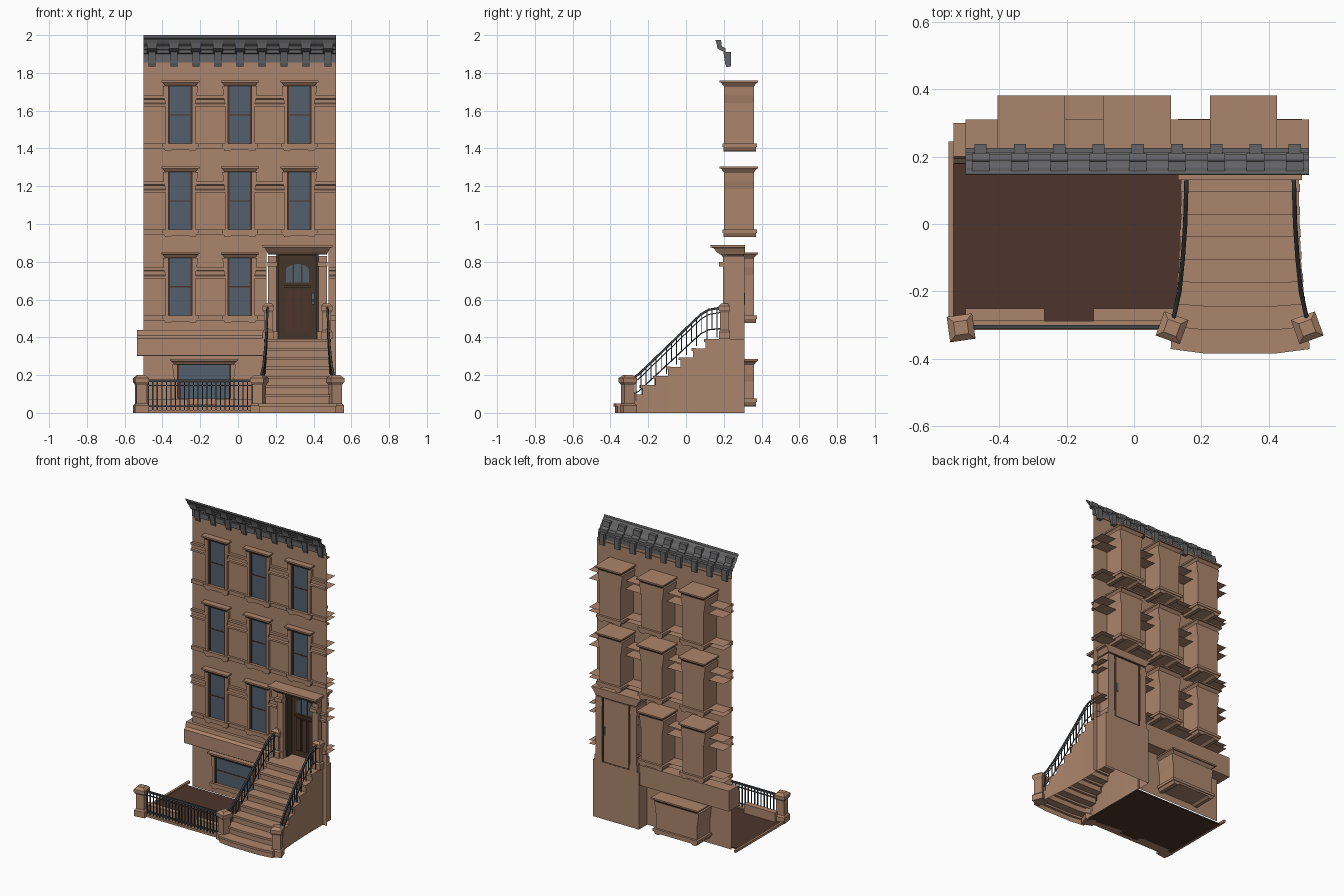
import bpy, bmesh, math
from mathutils import Matrix

if "Cube" in bpy.data.objects:
    bpy.data.objects.remove(bpy.data.objects["Cube"])

def material(name, c):
    m = bpy.data.materials.new(name)
    m.diffuse_color = (*c, 1)
    m.use_nodes = True
    m.node_tree.nodes["Principled BSDF"].inputs["Base Color"].default_value = m.diffuse_color
    return m

STONE = material("brownstone", (0.41, 0.235, 0.15))
DARK = material("dark_brown", (0.075, 0.036, 0.025))
WOOD = material("door_wood", (0.06, 0.035, 0.022))
GLASS = material("blue_glass", (0.085, 0.115, 0.155))
IRON = material("iron", (0.05, 0.058, 0.063))
METAL = material("cornice_grey", (0.13, 0.13, 0.135))
parts = {}

def part(name, mat):
    if name not in parts:
        parts[name] = (bmesh.new(), mat)
    return parts[name][0]

def prism(bm, pts, axis, a, b, closed=True):
    """Extrude a 2D outline along an axis; an open outline gives a sheet."""
    def place(p, d):
        q = list(p)
        q.insert(axis, d)
        return bm.verts.new(q)
    A, B = [place(p, a) for p in pts], [place(p, b) for p in pts]
    n = len(pts)
    for i in range(n if closed else n - 1):
        j = (i + 1) % n
        bm.faces.new((A[i], A[j], B[j], B[i]))
    if closed:
        bm.faces.new(A)
        bm.faces.new(B[::-1])

def box(bm, x0, x1, y0, y1, z0, z1):
    prism(bm, [(x0, y0), (x1, y0), (x1, y1), (x0, y1)], 2, z0, z1)

def loft(bm, secs, M=Matrix()):
    """Stack of rectangles (x0, x1, y0, y1, z)."""
    rings = [[bm.verts.new(M @ Matrix.Translation((x, y, z)).translation) for x, y in
              ((x0, y0), (x1, y0), (x1, y1), (x0, y1))] for x0, x1, y0, y1, z in secs]
    for A, B in zip(rings, rings[1:]):
        for i in range(4):
            j = (i + 1) % 4
            bm.faces.new((A[i], A[j], B[j], B[i]))
    bm.faces.new(rings[0][::-1])
    bm.faces.new(rings[-1])

def tube(name, pts, r):
    cu = bpy.data.curves.new(name, 'CURVE')
    cu.dimensions = '3D'
    cu.bevel_depth, cu.bevel_resolution, cu.use_fill_caps = r, 1, True
    sp = cu.splines.new('POLY')
    sp.points.add(len(pts) - 1)
    for p, q in zip(sp.points, pts):
        p.co = (*q, 1)
    cu.materials.append(IRON)
    bpy.context.collection.objects.link(bpy.data.objects.new(name, cu))

def interp(t, table):
    for (a, u), (b, v) in zip(table, table[1:]):
        if t <= b:
            return u + (v - u) * max(0, t - a) / (b - a)
    return table[-1][1]

# facade sheet, leaving the doorway open
WY = 0.22
w = part("facade_wall", STONE)
for x0, x1, z0, z1 in ((-0.5, 0.15, 0, 1.87), (0.15, 0.48, 0.86, 1.87), (0.48, 0.52, 0, 1.87)):
    prism(w, [(x0, WY), (x1, WY)], 2, z0, z1, False)

# windows: deep block, raised frame, glass, flared hood and sill
def window(cx, zb, zt, gw, edge, hood):
    f, g = part("window_frames", STONE), part("window_glass", GLASS)
    ow, g0, g1 = gw + edge, zb + 0.04, zt - 0.03
    box(f, cx - ow, cx + ow, 0.225, 0.36, g0, g1)
    for s in (-1, 1):
        a, b = sorted((cx + s * gw, cx + s * ow))
        box(f, a, b, 0.2, 0.225, g0, g1)
        a, b = sorted((cx + s * (gw - 0.008), cx + s * gw))
        box(part("window_sashes", DARK), a, b, 0.209, 0.22, g0, g1)
    box(g, cx - gw, cx + gw, 0.213, 0.219, g0, g1)
    zm = (g0 + g1) / 2
    box(part("window_sashes", DARK), cx - gw, cx + gw, 0.21, 0.219, zm - 0.003, zm + 0.003)
    loft(f, [(cx - h, cx + h, 0.28 - d, 0.28 + d, z) for h, d, z in (
        (ow, 0.08, g1), (ow + 0.006, 0.087, g1 + 0.008), (hood - 0.006, 0.095, zt - 0.012),
        (hood, 0.102, zt - 0.01), (hood, 0.102, zt))])
    # bracket ears beside the frame head
    for s in (-1, 1):
        prism(f, [(cx + s * ow, g1), (cx + s * (ow + 0.012), g1), (cx + s * (ow + 0.008), g1 - 0.05),
                  (cx + s * ow, g1 - 0.09)], 1, 0.2, 0.36)
    box(f, cx - ow - 0.015, cx + ow + 0.015, 0.193, 0.375, zb + 0.022, g0)
    prism(f, [(cx - ow - 0.01, zb + 0.022), (cx - ow, zb + 0.002), (cx - ow + 0.025, zb),
              (cx - ow + 0.04, zb + 0.01), (cx + ow - 0.04, zb + 0.01), (cx + ow - 0.025, zb),
              (cx + ow, zb + 0.002), (cx + ow + 0.01, zb + 0.022)], 1, 0.198, 0.37)

COLS = (-0.305, 0.01, 0.325)
for row in range(3):
    o = -0.455 * (2 - row)
    for cx in COLS[:2 if row == 0 else 3]:
        window(cx, 1.385 + o, 1.76 + o, 0.062, 0.018, 0.1)
    # string courses are hollow mouldings between the windows
    b = part("string_courses", STONE)
    for x0, x1 in ((-0.5, -0.385), (-0.225, -0.07), (0.09, 0.245 if row else 0.15),
                   (0.405 if row else 0.48, 0.52)):
        prism(b, [(y, z + o) for y, z in ((0.31, 1.68), (0.202, 1.68), (0.202, 1.665), (0.212, 1.66),
              (0.212, 1.64), (0.202, 1.635), (0.202, 1.622), (0.31, 1.622))], 0, x0, x1, False)
        prism(b, [(y, z + o) for y, z in ((0.31, 1.425), (0.205, 1.425), (0.205, 1.4), (0.31, 1.4))],
              0, x0, x1, False)
window(-0.18, 0.035, 0.285, 0.14, 0.015, 0.18)

# water table above the basement
wt = part("water_table", STONE)
prism(wt, [(0.2, 0.44), (0.195, 0.41), (0.18, 0.395), (0.178, 0.305), (0.185, 0.3), (0.3, 0.3), (0.3, 0.44)],
      0, -0.535, 0.145)

# cornice sheet with piercing brackets
prism(part("cornice", METAL), [(0.146, 2.0), (0.148, 1.985), (0.158, 1.975), (0.168, 1.955), (0.185, 1.94),
      (0.19, 1.925), (0.207, 1.92), (0.207, 1.905), (0.213, 1.9), (0.213, 1.856), (0.225, 1.856)],
      0, -0.5, 0.52, False)
cb = part("cornice_brackets", METAL)
for i in range(9):
    x = -0.455 + i * 0.1165
    prism(cb, [(0.155, 1.975), (0.185, 1.975), (0.19, 1.94), (0.21, 1.93), (0.21, 1.908), (0.185, 1.918),
               (0.166, 1.93), (0.162, 1.955)], 0, x - 0.026, x + 0.026)
    prism(cb, [(0.198, 1.91), (0.237, 1.91), (0.237, 1.835), (0.215, 1.83), (0.207, 1.85)],
          0, x - 0.018, x + 0.018)
    if i < 8:
        box(cb, x + 0.03, x + 0.0865, 0.208, 0.214, 1.868, 1.893)

# doorway surround and flared hood
d = part("door_surround", STONE)
CX = 0.315
for s in (-1, 1):
    a, b = sorted((CX + s * 0.11, CX + s * 0.155))
    box(d, a, b, 0.195, 0.31, 0.39, 0.83)
    box(d, a - 0.006, b + 0.006, 0.187, 0.31, 0.39, 0.43)
    box(d, a - 0.004, b + 0.004, 0.175, 0.31, 0.775, 0.8)
    a, b = sorted((CX + s * 0.098, CX + s * 0.11))
    box(part("door_trim", WOOD), a, b, 0.22, 0.308, 0.39, 0.84)
box(part("door_trim", WOOD), CX - 0.11, CX + 0.11, 0.22, 0.308, 0.832, 0.842)
loft(d, [(CX - h, CX + h, y, 0.312, z) for h, y, z in ((0.155, 0.18, 0.838), (0.16, 0.165, 0.85),
     (0.172, 0.145, 0.872), (0.184, 0.13, 0.876), (0.184, 0.13, 0.89))])

# door leaf: panels, arched lights, handle
box(part("door_leaf", WOOD), CX - 0.1, CX + 0.1, 0.275, 0.303, 0.39, 0.835)
box(part("door_back", STONE), CX - 0.093, CX + 0.093, 0.303, 0.308, 0.395, 0.828)
for i in (-1, 0, 1):
    x = CX + i * 0.044
    box(part("door_panels", DARK), x - 0.017, x + 0.017, 0.268, 0.276, 0.43, 0.65)
    tops = [(x + k * 0.018, 0.745 + math.sqrt(0.066**2 - (i * 0.044 + k * 0.018)**2) * 0.65)
            for k in (1, 0.5, 0, -0.5, -1)]
    prism(part("door_lights", GLASS), [(x - 0.018, 0.69), (x + 0.018, 0.69)] + tops, 1, 0.27, 0.276)
box(part("door_panels", DARK), CX - 0.07, CX + 0.07, 0.264, 0.276, 0.66, 0.675)
h = part("door_handle", METAL)
box(h, CX + 0.075, CX + 0.09, 0.262, 0.312, 0.575, 0.635)
box(h, CX + 0.078, CX + 0.087, 0.25, 0.264, 0.59, 0.602)

# flaring hollow stoop: risers, treads, sides
WIDTH = [(-0.38, 0.205), (-0.3, 0.199), (-0.2, 0.188), (-0.1, 0.18), (0.05, 0.175), (0.32, 0.175)]
st, no = part("stoop", STONE), part("stair_nosings", STONE)
def edge(y, grow=0.0):
    k = interp(y, WIDTH) + grow
    bow = max(0, (-0.1 - y) * 0.05)
    return [(CX - k, y), (CX - k * 0.5, y - bow), (CX + k * 0.5, y - bow), (CX + k, y)]
ys = [-0.362 + 0.0665 * i for i in range(8)] + [0.31]
for i in range(8):
    z0, z1 = 0.0488 * i, 0.0488 * (i + 1)
    f, b = edge(ys[i]), edge(ys[i + 1])
    prism(st, f, 2, z0, z1, False)
    st.faces.new([st.verts.new((*p, z1)) for p in f + b[::-1]])
    for k in (0, 3):
        prism(st, [f[k], b[k]], 2, 0, z1, False)
    prism(no, edge(ys[i] - 0.009, 0.002) + edge(ys[i] + 0.015, 0.002)[::-1], 2, z1 - 0.014, z1 + 0.001)
prism(st, [(CX - 0.175, 0.31), (CX + 0.175, 0.31)], 2, 0, 0.39, False)

# newel posts
def newel(x, y, z, hgt, ang, s=1.0):
    M = Matrix.Translation((x, y, z)) @ Matrix.Rotation(math.radians(ang), 4, 'Z')
    loft(part("newel_posts", STONE), [(-r * s, r * s, -r * s, r * s, hgt * t) for r, t in (
        (0.037, 0), (0.037, 0.2), (0.028, 0.25), (0.028, 0.74), (0.033, 0.78), (0.038, 0.82),
        (0.038, 0.92), (0.02, 1.0))], M)
newel(-0.513, -0.308, 0, 0.2, 8)
newel(0.113, -0.308, 0, 0.2, -20)
newel(0.514, -0.308, 0, 0.2, 20)
for s in (-1, 1):
    newel(CX + s * 0.155, 0.203, 0.39, 0.19, 0, 0.8)

# stair railings
RX = [(-0.29, 0.2), (-0.2, 0.18), (-0.1, 0.17), (0.0, 0.163), (0.18, 0.158)]
TOP = [(-0.28, 0.185), (-0.25, 0.205), (0.04, 0.485), (0.08, 0.522), (0.12, 0.546), (0.18, 0.556)]
LOW = [(-0.28, 0.1), (-0.25, 0.115), (0.04, 0.385), (0.08, 0.42), (0.12, 0.44), (0.18, 0.446)]
YS = [-0.28, -0.25, -0.2, -0.15, -0.1, -0.05, 0, 0.04, 0.06, 0.08, 0.1, 0.12, 0.18]
for s, side in ((-1, "left"), (1, "right")):
    rail = lambda T, dz: [(CX + s * interp(y, RX), y, interp(y, T) + dz) for y in YS]
    tube(side + "_handrail", rail(TOP, 0), 0.0065)
    tube(side + "_upper_rail", rail(TOP, -0.025), 0.003)
    tube(side + "_lower_rail", rail(LOW, 0), 0.0035)
    for i in range(17):
        y = -0.265 + i * 0.0268
        x = CX + s * interp(y, RX)
        foot = interp(y, LOW) - (0.045 if i % 2 == 0 else 0)
        box(part("stair_balusters", IRON), x - 0.0025, x + 0.0025, y - 0.0025, y + 0.0025,
            foot, interp(y, TOP))

# areaway floor, curbs and low walls
box(part("areaway_floor", DARK), -0.54, 0.142, -0.3, 0.2, 0, 0.008)
c = part("areaway_curbs", STONE)
box(c, -0.55, -0.535, -0.31, 0.245, 0, 0.016)
box(c, -0.54, 0.12, -0.315, -0.288, 0, 0.016)
box(c, -0.5, -0.265, -0.288, -0.25, 0, 0.07)
box(c, -0.12, 0.12, -0.288, -0.25, 0, 0.07)

# front fence
f = part("front_fence", IRON)
for z, t in ((0.17, 0.006), (0.145, 0.003), (0.035, 0.004)):
    box(f, -0.485, 0.085, -0.305 - t, -0.305 + t, z - t, z + t)
for i in range(24):
    x = -0.475 + i * 0.0239
    box(f, x - 0.003, x + 0.003, -0.308, -0.302, 0.014, 0.17)

for name, (bm, mat) in parts.items():
    bmesh.ops.recalc_face_normals(bm, faces=bm.faces[:])
    me = bpy.data.meshes.new(name)
    bm.to_mesh(me)
    bm.free()
    me.materials.append(mat)
    bpy.context.collection.objects.link(bpy.data.objects.new(name, me))
